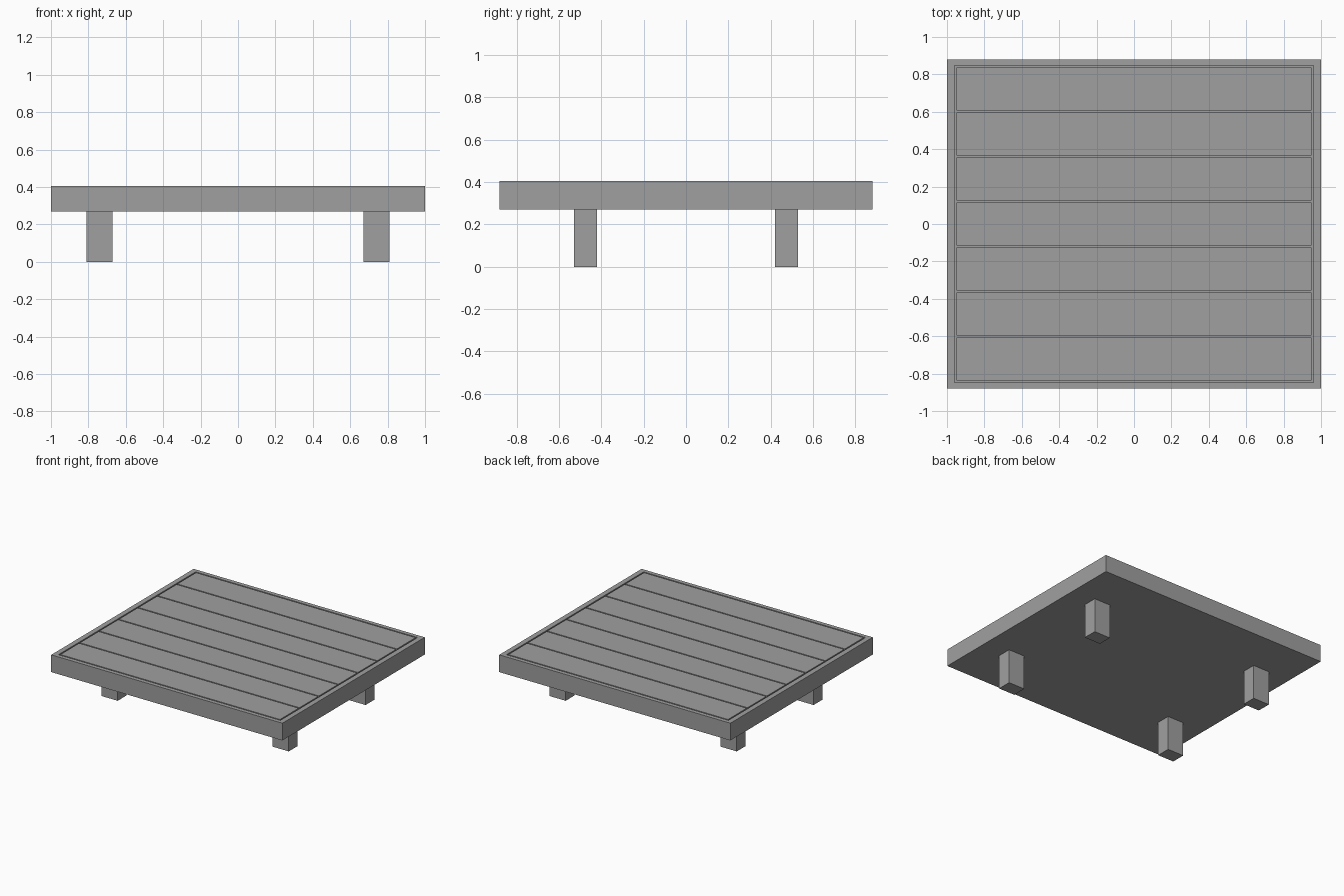
import bpy

cube = bpy.data.objects.get("Cube")
if cube:
    bpy.data.objects.remove(cube, do_unlink=True)

grey = bpy.data.materials.new("plain_grey")
grey.use_nodes = True
colour = (0.35, 0.35, 0.35, 1)
grey.diffuse_color = colour
grey.node_tree.nodes["Principled BSDF"].inputs["Base Color"].default_value = colour


def box(name, x, y, z):
    """Box from (low, high) ranges on each axis."""
    mid = [(a + b) / 2 for a, b in (x, y, z)]
    bpy.ops.mesh.primitive_cube_add(size=1, location=mid)
    ob = bpy.context.object
    ob.name = name
    ob.scale = [b - a for a, b in (x, y, z)]
    bpy.ops.object.transform_apply(location=False, rotation=False, scale=True)
    ob.data.materials.append(grey)
    return ob


W, D = 1.0, 0.88             # half width and half depth
BASE, TOP = 0.27, 0.405      # underside and top of the deck
FLOOR = TOP - 0.02           # bottom of the grooves
IN_X, IN_Y = 0.96, 0.848     # inner edge of the rim
GAP = 0.01

# Deck body under the planks
box("deck_body", (-W, W), (-D, D), (BASE, FLOOR))

# Raised rim around the deck
for side, s in (("left", 1), ("right", -1)):
    box(side + "_rim", sorted((s * IN_X, s * W)), (-D, D), (FLOOR, TOP))
for side, s in (("back", 1), ("front", -1)):
    box(side + "_rim", (-IN_X, IN_X), sorted((s * IN_Y, s * D)), (FLOOR, TOP))

# Seven planks separated by narrow grooves
COUNT = 7
pitch = (2 * IN_Y - GAP) / COUNT
for i in range(COUNT):
    y = -IN_Y + GAP + i * pitch
    box(f"plank_{i + 1}", (GAP - IN_X, IN_X - GAP), (y, y + pitch - GAP), (FLOOR, TOP))

# Four square-cut legs
for side, sx in (("left", 1), ("right", -1)):
    for end, sy in (("back", 1), ("front", -1)):
        box(f"{end}_{side}_leg", sorted((sx * 0.67, sx * 0.81)),
            sorted((sy * 0.42, sy * 0.53)), (0, BASE))
